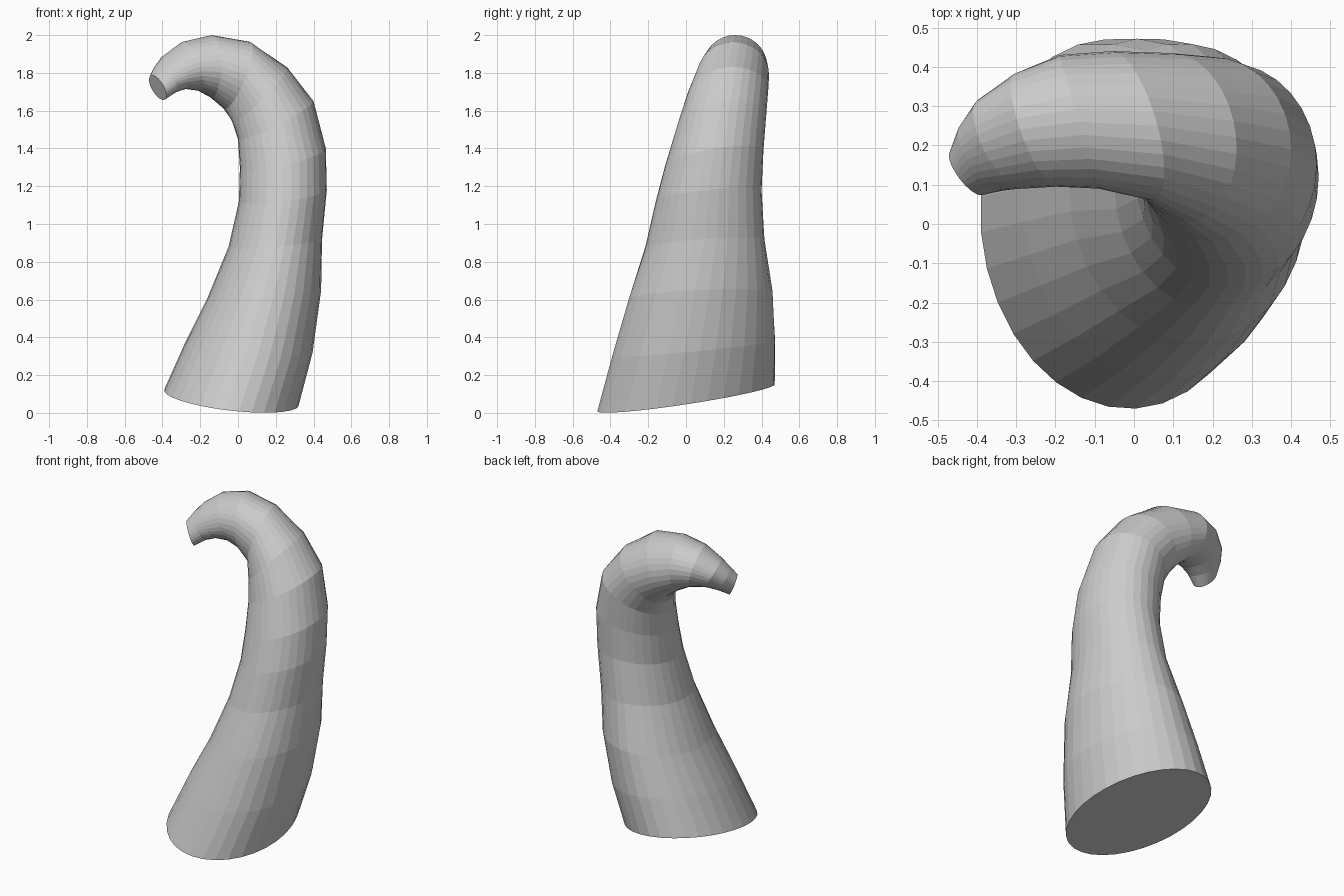
import bpy, bmesh, math
from mathutils import Vector

SIDES = 32

# Horn sections: outer x, outer z, inner x, inner z, centre y, half depth,
# outer-direction y tilt, depth-direction x tilt, depth-direction z tilt
SECTIONS = [
    (0.32, 0.035, -0.39, 0.125, 0.00, 0.465, -0.07, 0.03, 0.065),
    (0.395, 0.32, -0.285, 0.36, 0.04, 0.43, -0.05, 0.02, 0.04),
    (0.44, 0.65, -0.165, 0.60, 0.078, 0.38, -0.03, 0.01, 0.02),
    (0.445, 0.92, -0.05, 0.88, 0.10, 0.315, 0, 0, 0.02),
    (0.47, 1.18, 0.005, 1.12, 0.12, 0.28, 0, 0, 0.03),
    (0.465, 1.40, 0.01, 1.30, 0.15, 0.26, 0, 0, 0.04),
    (0.40, 1.65, 0.00, 1.45, 0.19, 0.235, 0, 0, 0.03),
    (0.26, 1.83, -0.03, 1.54, 0.22, 0.215, 0, -0.02, 0.02),
    (0.06, 1.965, -0.07, 1.61, 0.25, 0.19, 0, -0.05, 0),
    (-0.14, 2.00, -0.14, 1.67, 0.26, 0.17, 0, -0.05, 0),
    (-0.29, 1.965, -0.205, 1.705, 0.24, 0.145, 0, -0.05, 0),
    (-0.39, 1.89, -0.28, 1.715, 0.205, 0.115, 0, -0.05, 0),
    (-0.435, 1.835, -0.335, 1.695, 0.17, 0.085, 0.01, -0.04, -0.01),
    (-0.46, 1.787, -0.39, 1.657, 0.13, 0.056, 0.01, -0.03, -0.01),
]


def ring(bm, ox, oz, ix, iz, cy, depth, uy, vx, vz):
    centre = Vector(((ox + ix) / 2, cy, (oz + iz) / 2))
    u = Vector(((ox - ix) / 2, uy, (oz - iz) / 2))
    v = Vector((vx, depth, vz))
    angles = [2 * math.pi * i / SIDES for i in range(SIDES)]
    return [bm.verts.new(centre + u * math.cos(a) + v * math.sin(a)) for a in angles]


# Curved horn: bridged elliptical sections with flat ends
bm = bmesh.new()
rings = [ring(bm, *s) for s in SECTIONS]
for low, high in zip(rings, rings[1:]):
    for i in range(SIDES):
        j = (i + 1) % SIDES
        bm.faces.new((low[i], low[j], high[j], high[i]))
bm.faces.new(rings[0][::-1])
bm.faces.new(rings[-1])
bmesh.ops.recalc_face_normals(bm, faces=bm.faces)

mesh = bpy.data.meshes.new("curved_horn")
bm.to_mesh(mesh)
bm.free()
bpy.context.collection.objects.link(bpy.data.objects.new("curved_horn", mesh))
